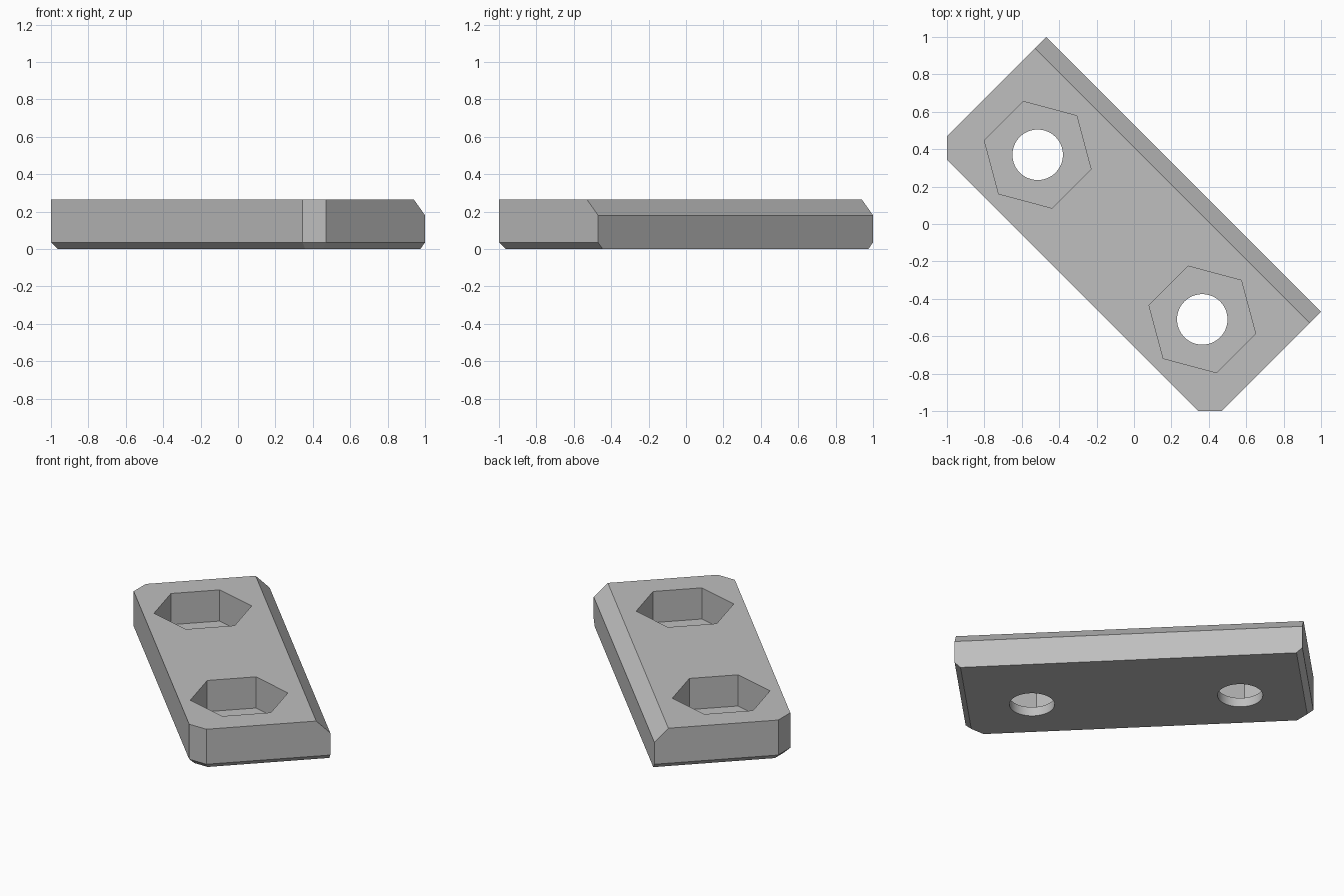
import bpy
import bmesh
from math import radians
from mathutils import Vector

default = bpy.data.objects.get("Cube")
if default:
    bpy.data.objects.remove(default, do_unlink=True)

HEIGHT = 0.265
FLOOR = 0.06       # level of the pocket floors
EDGE = 0.035       # lower chamfer
TOP_EDGE = 0.085   # upper chamfer on the back long side

grey = bpy.data.materials.new("plain grey")
grey.use_nodes = True
grey.diffuse_color = (0.52, 0.52, 0.52, 1)
grey.node_tree.nodes["Principled BSDF"].inputs["Base Color"].default_value = grey.diffuse_color


def add_object(name, bm):
    bmesh.ops.recalc_face_normals(bm, faces=bm.faces)
    mesh = bpy.data.meshes.new(name)
    bm.to_mesh(mesh)
    bm.free()
    mesh.materials.append(grey)
    obj = bpy.data.objects.new(name, mesh)
    bpy.context.collection.objects.link(obj)
    return obj


def slice_off(bm, point, normal):
    """Cut away everything beyond a plane and cap the opening."""
    geom = bm.verts[:] + bm.edges[:] + bm.faces[:]
    cut = bmesh.ops.bisect_plane(bm, geom=geom, dist=1e-5, plane_co=point,
                                 plane_no=normal, clear_outer=True)["geom_cut"]
    edges = [e for e in cut if isinstance(e, bmesh.types.BMEdge)]
    if edges:
        bmesh.ops.contextual_create(bm, geom=edges)


# Plate: a block sliced to its six sides, then chamfered
bm = bmesh.new()
bmesh.ops.create_cube(bm, size=4)
slice_off(bm, Vector((0, 0, HEIGHT)), Vector((0, 0, 1)))
slice_off(bm, Vector(), Vector((0, 0, -1)))

back = (Vector((1, 1, 0)).normalized(), Vector((0.265, 0.265, 0)))
chamfered = [
    (Vector((-1, -1, 0)).normalized(), Vector((-1, 0.345, 0))),  # front long side
    (Vector((1, -1, 0)).normalized(), Vector((1, -0.47, 0))),    # ends
    (Vector((-1, 1, 0)).normalized(), Vector((-0.47, 1, 0))),
    (Vector((-1, 0, 0)), Vector((-1, 0, 0))),                    # clipped corners
    (Vector((0, -1, 0)), Vector((0, -1, 0))),
]
for normal, point in [back] + chamfered:
    slice_off(bm, point, normal)
for normal, point in chamfered:
    slice_off(bm, point + Vector((0, 0, EDGE)), normal - Vector((0, 0, 1)))
slice_off(bm, back[1] + Vector((0, 0, HEIGHT - TOP_EDGE)), back[0] + Vector((0, 0, 1)))
plate = add_object("plate", bm)


def prism_cutter(name, center, sides, radius, bottom, top, turn=0):
    """Cut an upright prism out of the plate."""
    bm = bmesh.new()
    bmesh.ops.create_cone(bm, cap_ends=True, segments=sides, radius1=radius,
                          radius2=radius, depth=top - bottom)
    cutter = add_object(name, bm)
    cutter.location = (*center, (top + bottom) / 2)
    cutter.rotation_euler.z = radians(turn)
    cutter.hide_render = True
    cutter.hide_set(True)
    cutter.display_type = 'WIRE'
    mod = plate.modifiers.new(name, 'BOOLEAN')
    mod.operation = 'DIFFERENCE'
    mod.solver = 'EXACT'
    mod.object = cutter


# Hexagonal pockets with round through holes
for label, center in (("left", (0.365, -0.51)), ("right", (-0.515, 0.37))):
    prism_cutter(label + "_hex_pocket_cutter", center, 6, 0.295, FLOOR, HEIGHT + 0.1, 15)
    prism_cutter(label + "_hole_cutter", center, 64, 0.135, -0.1, HEIGHT + 0.1)

# Bake the cuts, then remove the helpers and smooth the bores
bpy.context.view_layer.update()
depsgraph = bpy.context.evaluated_depsgraph_get()
finished = bpy.data.meshes.new_from_object(plate.evaluated_get(depsgraph))
cutters = [m.object for m in plate.modifiers]
plate.modifiers.clear()
plate.data = finished
for cutter in cutters:
    bpy.data.objects.remove(cutter, do_unlink=True)

bpy.ops.object.select_all(action='DESELECT')
plate.select_set(True)
bpy.context.view_layer.objects.active = plate
bpy.ops.object.shade_smooth_by_angle(angle=radians(25))
